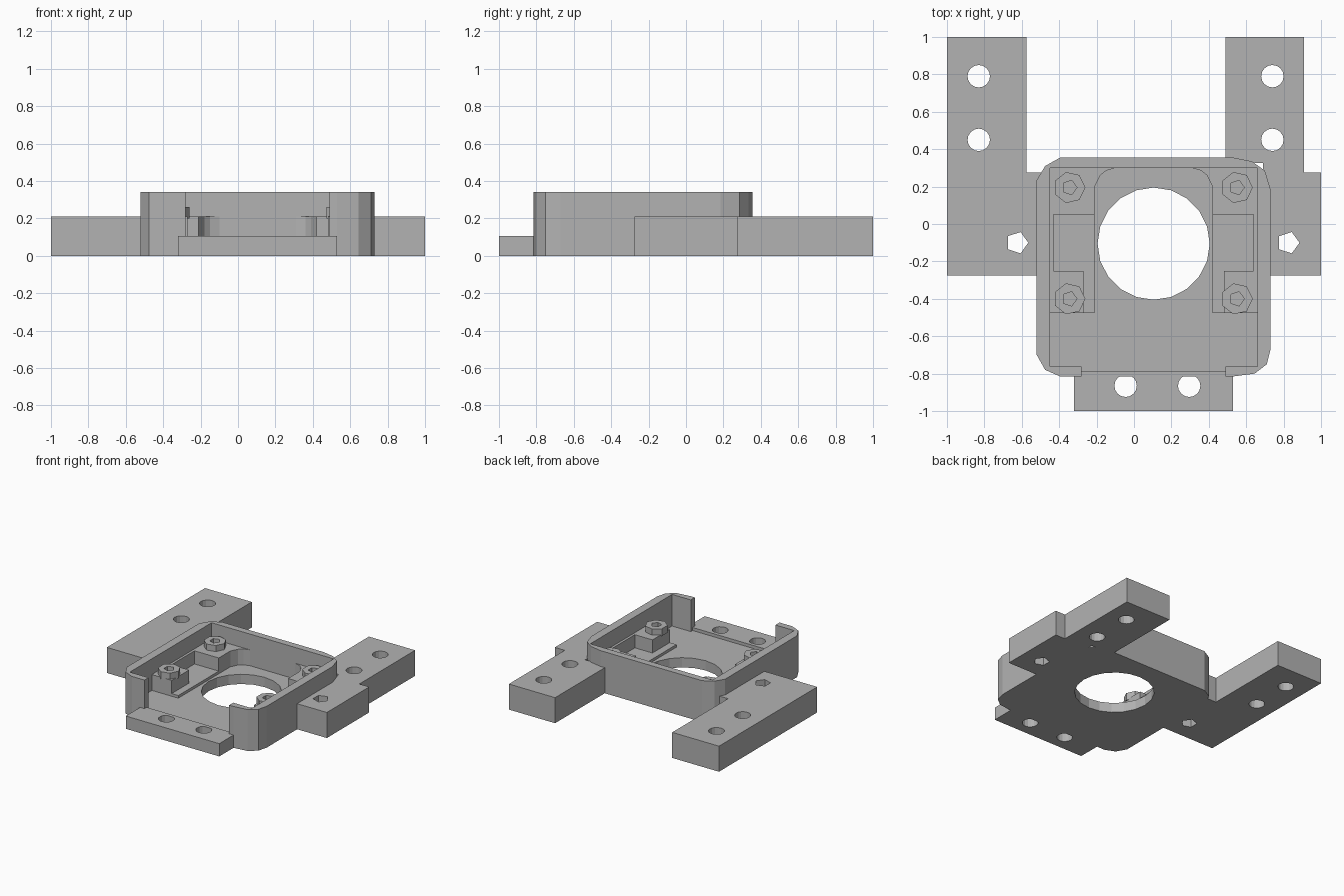
import bpy, bmesh
from math import cos, sin, tau

if "Cube" in bpy.data.objects:
    bpy.data.objects.remove(bpy.data.objects["Cube"], do_unlink=True)

GREY = (0.45, 0.45, 0.45, 1)
mat = bpy.data.materials.new("plain_grey")
mat.use_nodes = True
mat.diffuse_color = GREY
mat.node_tree.nodes["Principled BSDF"].inputs["Base Color"].default_value = GREY

MID = 0.105              # centre line of the tray
FLOOR, ARM, RIM = 0.08, 0.21, 0.34


def prism(name, pts, z0, z1):
    """Extrude a flat outline from z0 to z1."""
    bm = bmesh.new()
    face = bm.faces.new([bm.verts.new((x, y, z0)) for x, y in pts])
    new = bmesh.ops.extrude_face_region(bm, geom=[face])["geom"]
    for v in new:
        if isinstance(v, bmesh.types.BMVert):
            v.co.z = z1
    bmesh.ops.recalc_face_normals(bm, faces=bm.faces)
    mesh = bpy.data.meshes.new(name)
    bm.to_mesh(mesh)
    bm.free()
    mesh.materials.append(mat)
    ob = bpy.data.objects.new(name, mesh)
    bpy.context.collection.objects.link(ob)
    return ob


def rect(x0, x1, y0, y1):
    return [(x0, y0), (x1, y0), (x1, y1), (x0, y1)]


def ngon(x, y, r, n):
    return [(x + r * cos(tau * i / n), y + r * sin(tau * i / n)) for i in range(n)]


def cut(ob, pts, z0=-0.1, z1=0.5):
    """Remove a prism from an object."""
    cutter = prism("cutter", pts, z0, z1)
    mod = ob.modifiers.new("cut", "BOOLEAN")
    mod.operation, mod.solver, mod.object = "DIFFERENCE", "EXACT", cutter
    bpy.context.view_layer.objects.active = ob
    bpy.ops.object.modifier_apply(modifier=mod.name)
    bpy.data.objects.remove(cutter, do_unlink=True)


# Tray with rounded outside corners, square inside and an open front
outline = [(-0.52, 0.235), (-0.475, 0.31), (-0.395, 0.355), (0.53, 0.355),
           (0.63, 0.335), (0.70, 0.285), (0.73, 0.185), (0.73, -0.67),
           (0.71, -0.75), (0.645, -0.80), (0.53, -0.815), (-0.395, -0.815),
           (-0.475, -0.78), (-0.52, -0.70)]
tray = prism("tray", outline, 0, RIM)
cut(tray, rect(-0.45, 0.66, -0.762, 0.30), FLOOR)
cut(tray, rect(-0.28, 0.49, -0.9, -0.7), 0.105)
cut(tray, rect(-0.28, 0.49, -0.785, -0.7), FLOOR)
cut(tray, ngon(MID, -0.105, 0.30, 20))

# Front tab with two screw holes
tab = prism("front_tab", rect(-0.32, 0.53, -1, -0.80), 0, 0.105)
for x in (-0.045, 0.295):
    cut(tab, ngon(x, -0.865, 0.06, 16))

# Side arms, each with two screw holes and a five-sided hole
right_arm = prism("right_arm", [(-1, -0.275), (-0.48, -0.275), (-0.48, 0.275),
                                (-0.575, 0.275), (-0.575, 1), (-1, 1)], 0, ARM)
left_arm = prism("left_arm", [(0.49, 0.325), (0.69, 0.325), (0.69, -0.275),
                              (1, -0.275), (1, 0.275), (0.91, 0.275),
                              (0.91, 1), (0.49, 1)], 0, ARM)
for arm, x, socket_x in ((right_arm, -0.83, -0.625), (left_arm, 0.74, 0.825)):
    for y in (0.45, 0.79):
        cut(arm, ngon(x, y, 0.06, 16))
    cut(arm, ngon(socket_x, -0.1, 0.06, 5))

# Mounting posts, ledges and pads on both sides of the tray
back_shape = [(-0.455, 0.05), (-0.21, 0.05), (-0.21, 0.20), (-0.18, 0.26),
              (-0.15, 0.285), (-0.10, 0.30), (-0.10, 0.303), (-0.455, 0.303)]
parts = [("back_post", back_shape, ARM),
         ("front_post", rect(-0.455, -0.27, -0.475, -0.25), ARM),
         ("ledge", rect(-0.455, -0.43, -0.25, 0.05), ARM),
         ("pad", rect(-0.452, -0.21, -0.475, 0.06), 0.102)]
for side, mirrored, boss_x in (("right", False, -0.345), ("left", True, 0.55)):
    for name, pts, top in parts:
        shape = [(2 * MID - x, y) for x, y in pts] if mirrored else pts
        ob = prism(f"{side}_{name}", shape, FLOOR - 0.02, top)
        if "post" not in name:
            continue
        # Raised collar with a blind screw hole
        y = 0.195 if name == "back_post" else -0.40
        collar = prism(f"{side}_{name}_collar", ngon(boss_x, y, 0.085, 7), ARM - 0.01, 0.26)
        for piece in (ob, collar):
            cut(piece, ngon(boss_x, y, 0.04, 5), 0.11)
